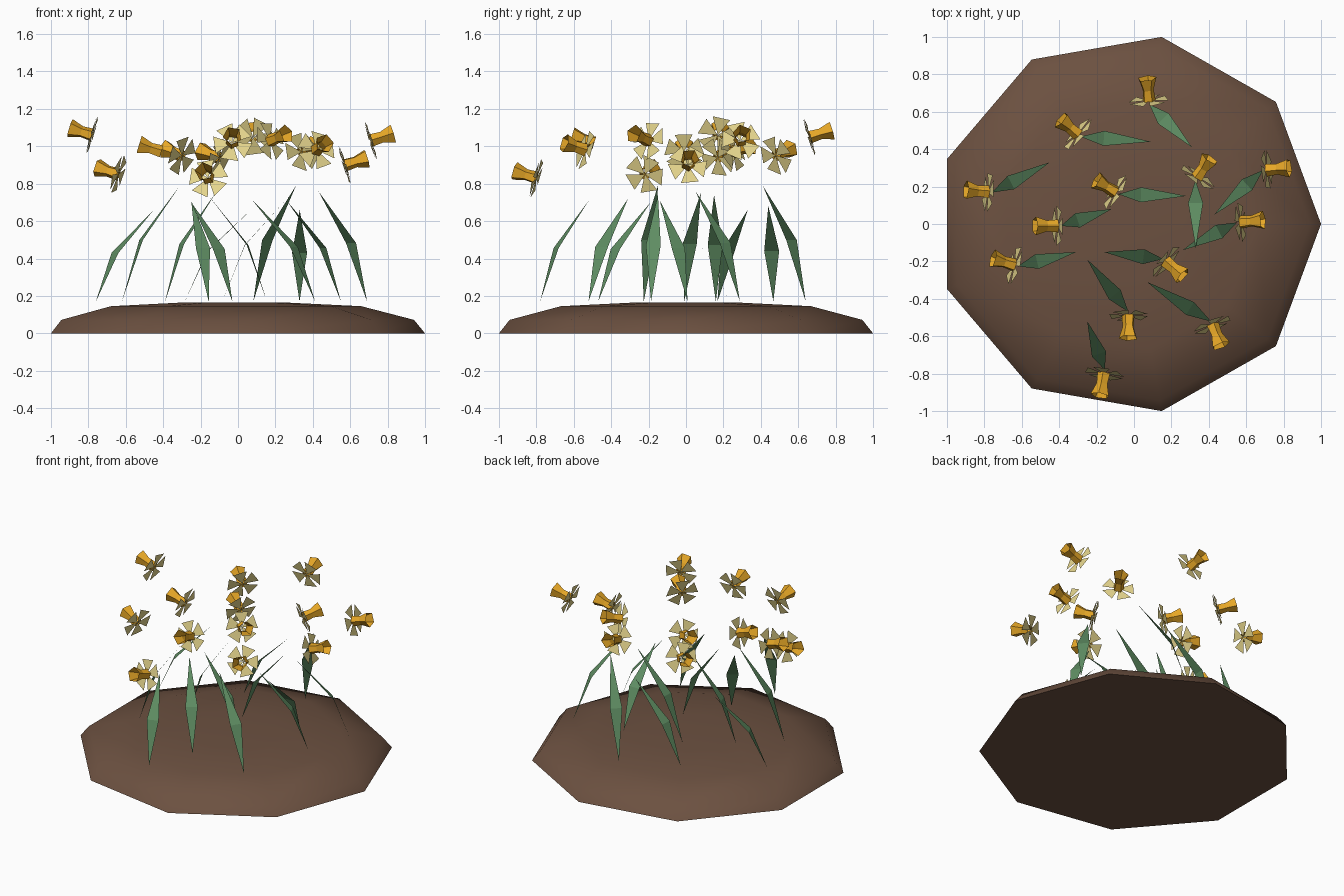
import bpy, bmesh, math
from mathutils import Vector, Matrix

if "Cube" in bpy.data.objects:
    bpy.data.objects.remove(bpy.data.objects["Cube"])


def material(name, rgb):
    m = bpy.data.materials.new(name)
    m.diffuse_color = (*rgb, 1)
    m.use_nodes = True
    m.node_tree.nodes["Principled BSDF"].inputs["Base Color"].default_value = m.diffuse_color
    return m


SOIL = material("soil brown", (0.150, 0.082, 0.052))
LEAF = material("leaf green", (0.115, 0.270, 0.125))
PETAL = material("pale yellow", (0.800, 0.680, 0.270))
TRUMPET = material("orange yellow", (0.800, 0.390, 0.020))


def make_object(name, verts, faces, mat):
    mesh = bpy.data.meshes.new(name)
    mesh.from_pydata(verts, [], faces)
    mesh.materials.append(mat)
    ob = bpy.data.objects.new(name, mesh)
    bpy.context.collection.objects.link(ob)
    return ob


def lathe(rings, sides, closed):
    """Rings of (radius, height) around z, as vertices and faces."""
    verts = [Vector((r * math.cos(math.tau * k / sides), r * math.sin(math.tau * k / sides), z))
             for r, z in rings for k in range(sides)]
    faces = [(i * sides + k, i * sides + (k + 1) % sides,
              (i + 1) * sides + (k + 1) % sides, (i + 1) * sides + k)
             for i in range(len(rings) - 1) for k in range(sides)]
    if closed:
        n = len(rings) * sides
        faces += [tuple(reversed(range(sides))), tuple(range(n - sides, n))]
    return verts, faces


# Soil mound: nine-sided, softly shaded dome with a flat underside
verts, faces = lathe([(1.031, 0), (0.972, 0.072), (0.69, 0.145), (0.3, 0.164)], 9, True)
verts = [Vector((v.x - 0.031, v.y * 0.985, v.z)) for v in verts]
mound = make_object("soil_mound", verts, faces, SOIL)
bpy.context.view_layer.objects.active = mound
mound.select_set(True)
bpy.ops.object.shade_smooth_by_angle(angle=math.radians(40))
mound.select_set(False)

# Each plant: bloom x, y, z, facing x, y, leaf tip x, y, z
PLANTS = [
    (0.08, 0.66, 1.05, -0.01, 0.11, 0.31, 0.41, 0.79),
    (-0.30, 0.48, 0.95, -0.07, 0.06, 0.09, 0.44, 0.68),
    (-0.78, 0.17, 1.06, -0.11, 0.01, -0.45, 0.33, 0.66),
    (-0.10, 0.17, 0.94, -0.08, 0.05, 0.28, 0.15, 0.74),
    (-0.41, -0.01, 0.97, -0.11, 0.0, -0.12, 0.08, 0.75),
    (-0.64, -0.22, 0.85, -0.10, 0.03, -0.31, -0.15, 0.79),
    (0.34, 0.25, 0.97, 0.06, 0.09, 0.33, -0.13, 0.66),
    (0.71, 0.29, 1.03, 0.11, 0.01, 0.43, 0.05, 0.76),
    (0.57, 0.01, 0.90, 0.11, 0.01, 0.26, -0.14, 0.71),
    (0.17, -0.20, 1.03, 0.08, -0.07, -0.16, -0.15, 0.74),
    (-0.03, -0.49, 1.02, 0.0, -0.11, -0.25, -0.19, 0.70),
    (0.42, -0.54, 0.98, 0.04, -0.10, 0.07, -0.31, 0.72),
    (-0.16, -0.80, 0.83, -0.02, -0.11, -0.25, -0.52, 0.71),
]
TILT = math.tan(math.radians(17))
PETALS = 5

for i, (x, y, z, dx, dy, tx, ty, tz) in enumerate(PLANTS, 1):
    flat = Vector((dx, dy, 0)).normalized()
    axis = (flat + Vector((0, 0, TILT))).normalized()
    side = Vector((0, 0, 1)).cross(flat)
    up = axis.cross(side)
    place = Matrix.Translation((x, y, z)) @ Matrix((side, up, axis)).transposed().to_4x4()
    place = place @ Matrix.Rotation(0.3 + i * 0.5, 4, 'Z')

    # Petals: flat triangles, widest at the outer edge
    verts, faces = [], []
    for k in range(PETALS):
        a = math.tau * k / PETALS
        for r, off in ((0.0, 0.0), (0.108, -0.46), (0.108, 0.46)):
            verts.append(place @ Vector((r * math.cos(a + off), r * math.sin(a + off), 0)))
        faces.append((3 * k, 3 * k + 1, 3 * k + 2))
    make_object(f"petals_{i}", verts, faces, PETAL)

    # Trumpet: open five-sided tube with a waist and a flared mouth
    verts, faces = lathe([(0.036, 0.0), (0.031, 0.06), (0.052, 0.125)], 5, False)
    make_object(f"trumpet_{i}", [place @ v for v in verts], faces, TRUMPET)

    # Leaf: kinked diamond blade leaning away from the bloom
    base = Vector((x, y, 0.17)) - flat * 0.02
    tip = Vector((tx, ty, tz))
    mid = base.lerp(tip, 0.33)
    mid.z = 0.17 + (tz - 0.17) * 0.53
    wide = Vector((base.y - tip.y, tip.x - base.x, 0)).normalized() * 0.04
    make_object(f"leaf_{i}", [base, mid + wide, tip, mid - wide], [(0, 3, 1), (1, 3, 2)], LEAF)
